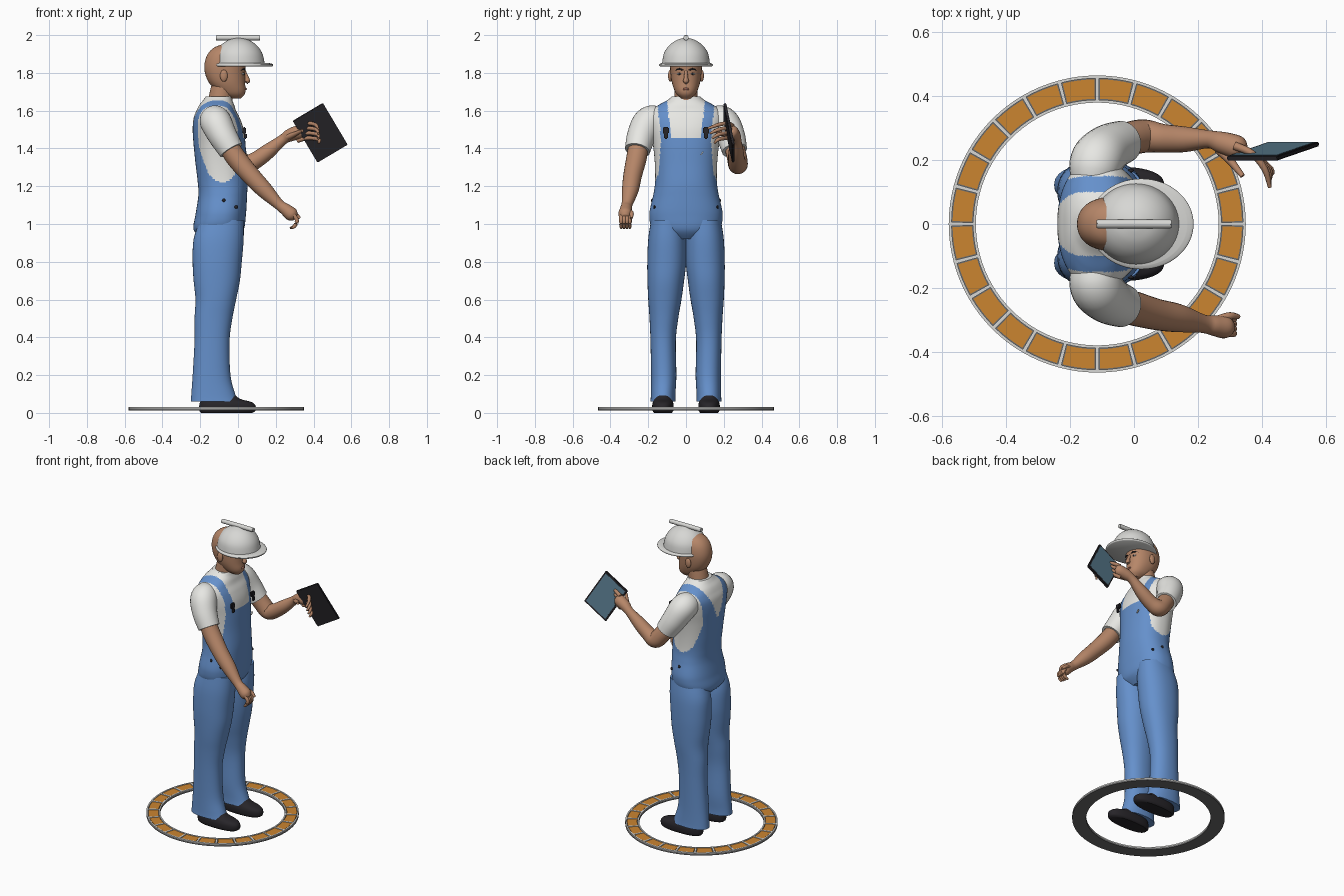
import bpy, bmesh, math
from mathutils import Matrix, Vector

if "Cube" in bpy.data.objects:
    bpy.data.objects.remove(bpy.data.objects["Cube"])


def material(name, red, green, blue):
    mat = bpy.data.materials.new(name)
    mat.use_nodes = True
    mat.diffuse_color = (red, green, blue, 1)
    mat.node_tree.nodes["Principled BSDF"].inputs["Base Color"].default_value = (red, green, blue, 1)
    return mat


DENIM = material("denim blue", .13, .28, .6)
SHIRT = material("shirt white", .8, .8, .77)
SKIN = material("skin", .47, .24, .14)
LIPS = material("lip brown", .33, .13, .09)
DARK = material("near black", .02, .018, .022)
ORANGE = material("tile orange", .6, .235, .03)
LIGHT = material("light grey", .68, .68, .66)
GREY = material("base grey", .15, .15, .15)
SCREEN = material("screen blue", .1, .2, .27)


def finish(name, bm, *mats, angle=40):
    bmesh.ops.recalc_face_normals(bm, faces=bm.faces)
    mesh = bpy.data.meshes.new(name)
    bm.to_mesh(mesh)
    bm.free()
    obj = bpy.data.objects.new(name, mesh)
    bpy.context.collection.objects.link(obj)
    for mat in mats:
        mesh.materials.append(mat)
    bpy.ops.object.select_all(action="DESELECT")
    obj.select_set(True)
    bpy.context.view_layer.objects.active = obj
    bpy.ops.object.shade_smooth_by_angle(angle=math.radians(angle))
    return obj


def resample(rows, steps):
    """Catmull-Rom interpolation through tuples of numbers."""
    out = []
    last = len(rows) - 1
    for i in range(last):
        a, b, c, d = (Vector(rows[max(0, min(last, i + k))]) for k in (-1, 0, 1, 2))
        for s in range(steps):
            t = s / steps
            out.append(b + (c - a) * t / 2 + (a - b * 2.5 + c * 2 - d / 2) * t * t
                       + (b * 3 - c * 3 + d - a) * t ** 3 / 2)
    return out + [Vector(rows[-1])]


def skin_rings(bm, rings):
    loops = [[bm.verts.new(p) for p in ring] for ring in rings]
    count = len(loops[0])
    for low, high in zip(loops, loops[1:]):
        for i in range(count):
            j = (i + 1) % count
            bm.faces.new((low[i], low[j], high[j], high[i]))
    bm.faces.new(loops[0][::-1])
    bm.faces.new(loops[-1])


def loft(name, rows, *mats, steps=4, seg=48, power=2, rule=None):
    """Rows are z, back x, front x, half width, and optionally the centre y."""
    rings = []
    for z, back, front, half, mid in resample([(*r, 0)[:5] for r in rows], steps):
        ring = []
        for i in range(seg):
            c, s = math.cos(math.tau * i / seg), math.sin(math.tau * i / seg)
            ring.append(((back + front) / 2 + (front - back) / 2 * math.copysign(abs(c) ** (2 / power), c),
                         mid + half * math.copysign(abs(s) ** (2 / power), s), z))
        rings.append(ring)
    bm = bmesh.new()
    skin_rings(bm, rings)
    if rule:
        for face in bm.faces:
            face.material_index = rule(face.calc_center_median())
    return finish(name, bm, *mats)


def tube(name, points, mat, seg=16, steps=5, side=1):
    """Points are x, y, z, radius; the ring frame follows the path."""
    path = resample(points, steps)
    rings = []
    for i, p in enumerate(path):
        way = (path[min(i + 1, len(path) - 1)] - path[max(i - 1, 0)]).to_3d().normalized()
        ref = Vector((0, 0, 1)) if abs(way.z) < .9 else Vector((1, 0, 0))
        u = way.cross(ref).normalized()
        v = way.cross(u)
        ring = [p.to_3d() + (u * math.cos(a) + v * math.sin(a)) * p.w
                for a in (math.tau * k / seg for k in range(seg))]
        rings.append([(q.x, q.y * side, q.z) for q in ring])
    bm = bmesh.new()
    skin_rings(bm, rings)
    return finish(name, bm, mat, angle=60)


def ball(name, place, size, mat):
    bm = bmesh.new()
    bmesh.ops.create_uvsphere(bm, u_segments=20, v_segments=12, radius=1,
                              matrix=Matrix.LocRotScale(Vector(place), None, Vector(size)))
    return finish(name, bm, mat)


def box(name, matrix, size, mat, bevel=0):
    bm = bmesh.new()
    bmesh.ops.create_cube(bm, size=1, matrix=matrix @ Matrix.Diagonal((*size, 1)))
    if bevel:
        bmesh.ops.bevel(bm, geom=bm.edges[:], offset=bevel, segments=2, affect="EDGES")
    return finish(name, bm, mat)


def sector(bm, inner, outer, low, high, start, end, steps):
    """Arc-shaped slab of the floor ring."""
    rings = []
    for i in range(steps + 1):
        a = start + (end - start) * i / steps
        rings.append([(r * math.cos(a) - .115, r * math.sin(a), z)
                      for r, z in ((inner, low), (outer, low), (outer, high), (inner, high))])
    skin_rings(bm, rings)


def follow(x, *knots):
    """Piecewise linear lookup."""
    for (a, p), (b, q) in zip(knots, knots[1:]):
        if x <= b:
            return p + (q - p) * max(0, (x - a) / (b - a))
    return knots[-1][1]


# Floor ring with tiles and dividers
for name, mat, inner, outer, low, high in (
        ("ring_base", GREY, .38, .465, .012, .024), ("ring_outer_rim", LIGHT, .456, .465, .024, .03),
        ("ring_inner_rim", LIGHT, .38, .389, .024, .03)):
    bm = bmesh.new()
    sector(bm, inner, outer, low, high, 0, math.tau, 96)
    finish(name, bm, mat)
tiles, dividers = bmesh.new(), bmesh.new()
for k in range(24):
    a, pitch = math.tau * k / 24, math.tau / 24
    sector(tiles, .392, .453, .023, .028, a + .02, a + pitch - .02, 4)
    sector(dividers, .388, .457, .023, .03, a - .013, a + .013, 1)
finish("ring_tiles", tiles, ORANGE)
finish("ring_dividers", dividers, LIGHT)


# Torso: shirt with the bib, back panel and straps of the overalls
def overalls(p):
    y = abs(p.y)
    if p.z < 1.22:
        return 0
    if p.x > -.09:
        outer = follow(p.z, (1.22, .165), (1.27, .145), (1.45, .132), (1.64, .152))
        inner = follow(p.z, (1.45, 0), (1.455, .08), (1.64, .1))
    else:
        outer = follow(p.z, (1.22, .165), (1.27, .145), (1.42, .115), (1.64, .152))
        inner = follow(p.z, (1.42, 0), (1.64, .1))
    return 0 if inner <= y <= outer else 1


loft("torso", [(.92, -.19, -.01, .09), (.97, -.235, .03, .175), (1.05, -.225, .042, .194),
               (1.15, -.21, .048, .174), (1.22, -.213, .05, .164), (1.32, -.225, .045, .165),
               (1.42, -.235, .04, .175), (1.5, -.24, .03, .19), (1.56, -.235, .01, .2),
               (1.6, -.22, -.01, .185), (1.63, -.205, -.02, .145), (1.655, -.185, -.03, .1),
               (1.675, -.17, -.035, .075)], DENIM, SHIRT, steps=10, seg=128, power=2.3, rule=overalls)
tube("neck", [(-.1, 0, 1.6, .066), (-.09, 0, 1.68, .062), (-.075, 0, 1.75, .06)], SKIN, seg=32)
box("bib_pen", Matrix.Translation((.042, .085, 1.375)) @ Matrix.Rotation(.9, 4, "X"),
    (.008, .022, .006), SHIRT)

for label, side in (("left", 1), ("right", -1)):
    # Trouser legs and shoes
    loft(label + "_trouser_leg", [(z, b, f, w, side * m) for z, b, f, w, m in (
        (.06, -.25, 0, .066, .122), (.1, -.247, -.015, .065, .121), (.2, -.24, -.04, .067, .118),
        (.38, -.23, -.045, .067, .121), (.5, -.23, -.03, .076, .117), (.6, -.225, -.01, .088, .112),
        (.7, -.235, .01, .097, .107), (.8, -.24, .02, .103, .102), (.92, -.235, .03, .1, .1),
        (1.02, -.2, .03, .085, .1))], DENIM, power=2.2)
    loft(label + "_shoe", [(z, b, f, w, side * .122) for z, b, f, w in (
        (0, -.195, .075, .046), (.012, -.205, .092, .055), (.04, -.205, .092, .057),
        (.058, -.2, .07, .053), (.075, -.19, .01, .048), (.11, -.18, -.03, .04))], DARK, power=2.4)
    # Strap buckles and hip buttons
    box(label + "_buckle", Matrix.Translation((.034, side * .106, 1.495)), (.018, .034, .035), DARK, .005)
    box(label + "_buckle_clip", Matrix.Translation((.04, side * .106, 1.465)), (.014, .02, .03), DARK, .004)
    for n, (x, z) in enumerate(((-.075, 1.125), (-.01, 1.09))):
        ball(f"{label}_hip_button_{n + 1}", (x, side * (.179 - n * .012), z), (.009, .006, .009), DARK)
    # Sleeves
    tube(label + "_sleeve", [(-.125, .1, 1.56, .05), (-.125, .15, 1.553, .075), (-.115, .2, 1.535, .083),
                             (-.08, .237, 1.465, .076), (-.035, .257, 1.39, .067)],
         SHIRT, seg=32, side=side)
    # Ears, eyes and brows
    ball(label + "_ear", (-.075, side * .084, 1.785), (.02, .011, .032), SKIN)
    ball(label + "_eye", (.025, side * .034, 1.795), (.009, .014, .006), SHIRT)
    ball(label + "_pupil", (.031, side * .034, 1.795), (.005, .006, .006), DARK)
    tube(label + "_brow", [(.036, .014, 1.814, .003), (.032, .035, 1.82, .005), (.012, .056, 1.814, .002)],
         DARK, seg=8, side=side)

# Head and face
loft("head", [(1.665, -.04, .015, .025), (1.685, -.09, .034, .048), (1.71, -.12, .04, .062),
              (1.75, -.155, .037, .075), (1.8, -.175, .037, .082), (1.85, -.177, .042, .084),
              (1.9, -.16, .035, .076), (1.935, -.125, .01, .055), (1.955, -.07, -.04, .015)],
     SKIN, power=2.2)
tube("nose", [(.033, 0, 1.81, .008), (.046, 0, 1.775, .011), (.049, 0, 1.757, .015), (.044, 0, 1.745, .008)], SKIN)
tube("lips", [(.026, -.026, 1.712, .002), (.04, 0, 1.715, .007), (.026, .026, 1.712, .002)], LIPS, seg=10)

# Hard hat
loft("helmet_brim", [(1.834, -.135, .18, .137), (1.838, -.14, .185, .141), (1.846, -.14, .185, .141),
                     (1.852, -.13, .165, .13)], LIGHT, seg=64)
loft("helmet_dome", [(1.845, -.13, .142, .127), (1.9, -.121, .13, .118), (1.94, -.097, .105, .094),
                     (1.968, -.062, .07, .06), (1.982, -.025, .03, .025), (1.985, -.004, .008, .004)],
     LIGHT, seg=64)
tube("helmet_ridge", [(-.106, 0, 1.986, .011), (-.1, 0, 1.986, .014), (.1, 0, 1.986, .014),
                      (.106, 0, 1.986, .011)], LIGHT)

# Right arm hanging forward with a loose fist
tube("right_arm", [(-.06, .25, 1.43, .052), (-.01, .262, 1.35, .054), (.07, .283, 1.255, .049),
                   (.14, .295, 1.18, .044), (.215, .312, 1.105, .029), (.25, .318, 1.078, .032),
                   (.285, .322, 1.05, .036), (.305, .322, 1.035, .02)], SKIN, seg=24, side=-1)
for k in range(4):
    y = .298 + k * .015
    tube(f"right_finger_{k + 1}", [(.292, y, 1.05, .011), (.312, y, 1.02, .011), (.3, y, .99, .01),
                                   (.275 + k * .004, y, .978, .006)], SKIN, seg=10, side=-1)
tube("right_thumb", [(.26, .3, 1.07, .013), (.3, .288, 1.055, .012), (.328, .29, 1.03, .007)],
     SKIN, seg=10, side=-1)

# Left arm bent up towards the tablet
tube("left_arm", [(-.06, .25, 1.43, .052), (-.01, .268, 1.36, .053), (.035, .275, 1.315, .052),
                  (.09, .268, 1.335, .045), (.16, .265, 1.385, .04), (.235, .265, 1.445, .028),
                  (.275, .255, 1.47, .034), (.325, .24, 1.488, .036), (.345, .232, 1.495, .02)], SKIN, seg=24)
for k in range(4):
    z = 1.525 - k * .026
    tube(f"left_finger_{k + 1}", [(.315, .245, z - .005, .013), (.37, .22, z + .008, .011),
                                  (.41 + k * .006, .17, z, .01), (.425, .115 + k * .012, z - .02, .006)],
         SKIN, seg=10)
tube("left_thumb", [(.265, .235, 1.46, .016), (.3, .2, 1.475, .013), (.34, .15, 1.495, .008)], SKIN, seg=10)

# Tablet tilted in the hand
across = Vector((.16, 0, .095)).normalized()
facing = across.cross(Vector((.13, .045, -.22))).normalized()
frame = Matrix((across, facing.cross(across), facing)).transposed().to_4x4()
frame.translation = (.435, .228, 1.483)
box("tablet_body", frame, (.186, .26, .014), DARK, .003)
box("tablet_screen", frame @ Matrix.Translation((0, 0, .007)), (.166, .236, .003), SCREEN)
